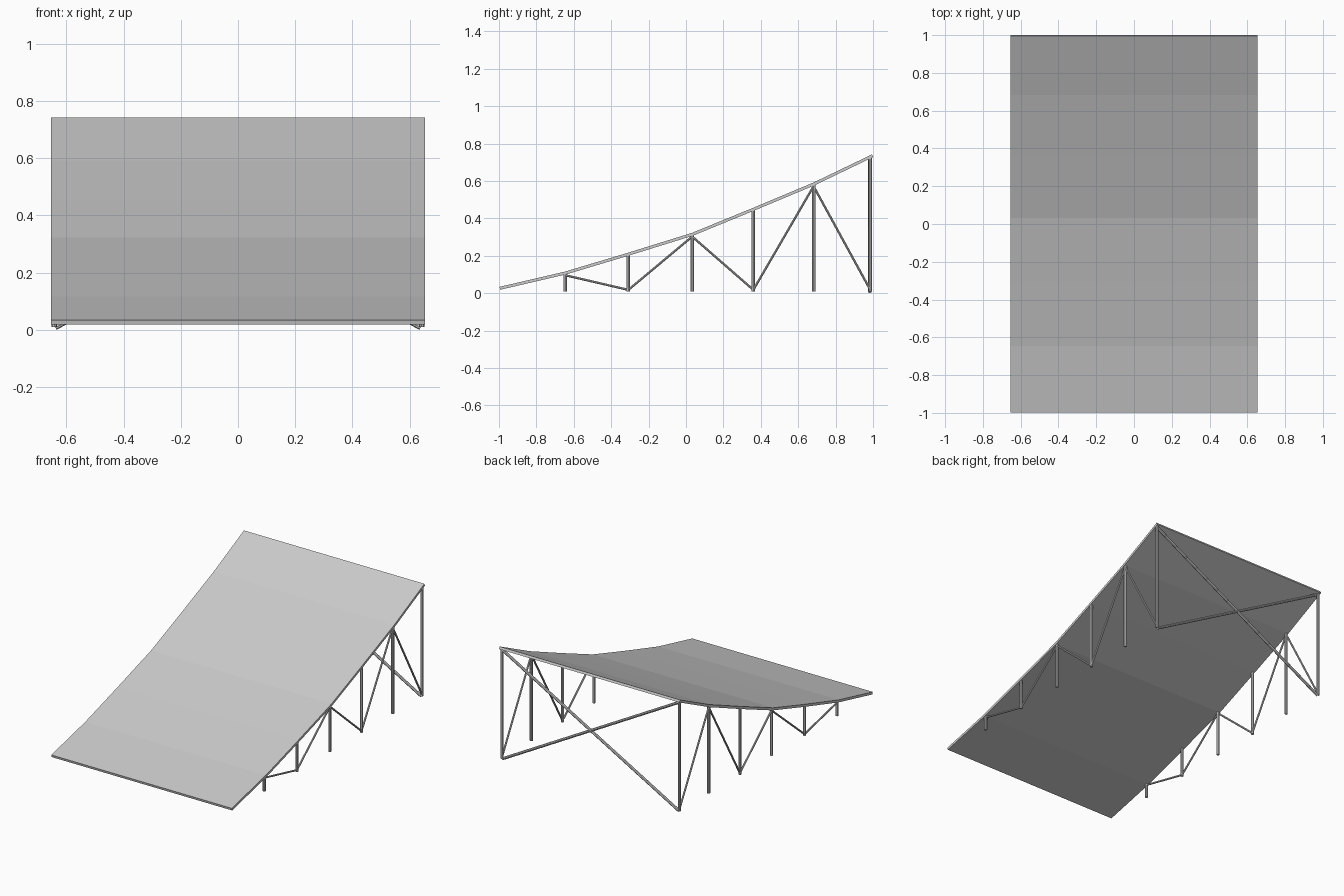
import bpy, bmesh, math
from mathutils import Vector

if "Cube" in bpy.data.objects:
    bpy.data.objects.remove(bpy.data.objects["Cube"])

HALF_W = 0.653
POST_X = 0.642
THICK = 0.016

# top line of the curved deck (y, z), one point per post
PROFILE = [(-0.997, 0.034), (-0.645, 0.116), (-0.308, 0.217), (0.033, 0.323),
           (0.360, 0.457), (0.682, 0.592), (0.994, 0.742)]


def make_object(name, bm):
    bmesh.ops.recalc_face_normals(bm, faces=bm.faces)
    mesh = bpy.data.meshes.new(name)
    bm.to_mesh(mesh)
    bm.free()
    ob = bpy.data.objects.new(name, mesh)
    bpy.context.collection.objects.link(ob)
    return ob


def tube(name, a, b, radius, sides=8):
    a, b = Vector(a), Vector(b)
    d = b - a
    bpy.ops.mesh.primitive_cylinder_add(vertices=sides, radius=radius, depth=d.length,
                                        location=(a + b) / 2)
    ob = bpy.context.object
    ob.rotation_euler = d.to_track_quat('Z', 'Y').to_euler()
    ob.name = name
    return ob


# deck: extruded profile with thickness square to the slope
bm = bmesh.new()
pts = [Vector(p) for p in PROFILE]
under = []
for i, p in enumerate(pts):
    t = (pts[min(i + 1, len(pts) - 1)] - pts[max(i - 1, 0)]).normalized()
    under.append(p + Vector((t.y, -t.x)) * THICK)
rows = []
for x in (-HALF_W, HALF_W):
    rows.append(([bm.verts.new((x, p.x, p.y)) for p in pts],
                 [bm.verts.new((x, p.x, p.y)) for p in under]))
(lt, lb), (rt, rb) = rows
for i in range(len(pts) - 1):
    bm.faces.new((lt[i], rt[i], rt[i + 1], lt[i + 1]))
    bm.faces.new((lb[i], lb[i + 1], rb[i + 1], rb[i]))
    bm.faces.new((lt[i], lt[i + 1], lb[i + 1], lb[i]))
    bm.faces.new((rt[i], rb[i], rb[i + 1], rt[i + 1]))
for i in (0, -1):
    bm.faces.new((lt[i], lb[i], rb[i], rt[i]))
make_object("ramp_deck", bm)

# posts and zigzag side braces on both sides
POST_Y = [p[0] for p in PROFILE[1:-1]] + [0.985]
POST_TOP = [p[1] - 0.012 for p in PROFILE[1:-1]] + [0.724]
for side, label in ((-1, "left"), (1, "right")):
    x = side * POST_X
    for i, (y, top) in enumerate(zip(POST_Y, POST_TOP)):
        tube(f"{label}_post_{i + 1}", (x, y, 0.01), (x, y, top), 0.0095)
    for i in range(len(POST_Y) - 1):
        ends = []
        for k in (i, i + 1):
            z = POST_TOP[k] - 0.008 if k % 2 == 0 else 0.018
            ends.append((x, POST_Y[k], z))
        tube(f"{label}_side_brace_{i + 1}", ends[0], ends[1], 0.006)

# crossed braces at the tall back end
for side, label in ((-1, "left"), (1, "right")):
    tube(f"back_cross_brace_{label}", (side * 0.638, 0.983, 0.008),
         (-side * 0.638, 0.983, 0.718), 0.009)
